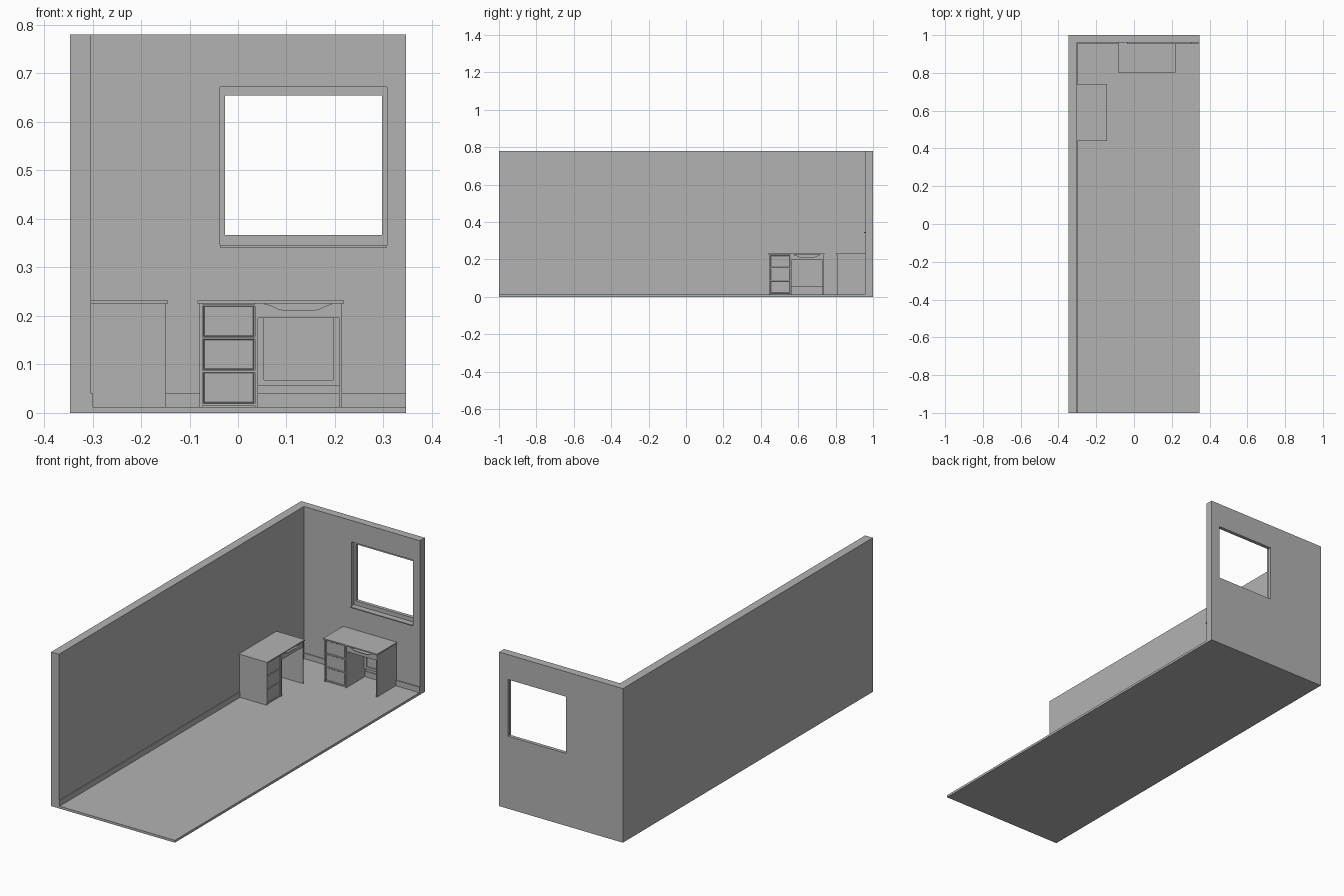
import bpy, bmesh
from mathutils import Matrix, Vector

cube = bpy.data.objects.get("Cube")
if cube:
    bpy.data.objects.remove(cube, do_unlink=True)

grey = bpy.data.materials.new("plain_grey")
grey.use_nodes = True
colour = (0.45, 0.45, 0.45, 1)
grey.diffuse_color = colour
grey.node_tree.nodes["Principled BSDF"].inputs["Base Color"].default_value = colour


def finish(name, bm, matrix=None):
    bmesh.ops.recalc_face_normals(bm, faces=bm.faces)
    mesh = bpy.data.meshes.new(name)
    bm.to_mesh(mesh)
    bm.free()
    mesh.materials.append(grey)
    obj = bpy.data.objects.new(name, mesh)
    bpy.context.collection.objects.link(obj)
    if matrix:
        obj.matrix_world = matrix
    return obj


def box_bm(x, y, z):
    bm = bmesh.new()
    bmesh.ops.create_cube(bm, size=1)
    for v in bm.verts:
        v.co = [lo + (hi - lo) * (c + 0.5) for c, (lo, hi) in zip(v.co, (x, y, z))]
    return bm


def box(name, x, y, z, matrix=None):
    return finish(name, box_bm(x, y, z), matrix)


def prism(name, points, y, depth, matrix=None):
    """Extrude an x-z outline along y."""
    bm = bmesh.new()
    face = bm.faces.new([bm.verts.new((px, y, pz)) for px, pz in points])
    out = bmesh.ops.extrude_face_region(bm, geom=[face])["geom"]
    verts = [g for g in out if isinstance(g, bmesh.types.BMVert)]
    bmesh.ops.translate(bm, verts=verts, vec=(0, depth, 0))
    return finish(name, bm, matrix)


def ringed_slab(name, rings, matrix=None):
    """Join rectangular rings (x0, x1, z0, z1, y) into a closed slab with a hole."""
    bm = bmesh.new()
    loops = [[bm.verts.new(p) for p in ((a, y, c), (b, y, c), (b, y, d), (a, y, d))]
             for a, b, c, d, y in rings]
    for one, two in zip(loops, loops[1:] + loops[:1]):
        for i in range(4):
            j = (i + 1) % 4
            bm.faces.new((one[i], one[j], two[j], two[i]))
    return finish(name, bm, matrix)


# Room shell
LEFT, RIGHT, INNER, BACK = -0.3465, 0.3465, -0.303, 0.96
FLOOR, HEIGHT = 0.012, 0.78
box("floor", (INNER, RIGHT), (-1, BACK), (0, FLOOR))
box("side_wall", (LEFT, INNER), (-1, 1), (0, HEIGHT))

# Back wall with a stepped window opening
wall = (INNER, RIGHT, 0, HEIGHT)
wide = (-0.037, 0.307, 0.345, 0.672)
narrow = (-0.027, 0.297, 0.367, 0.654)
ringed_slab("back_wall", [wall + (BACK,), wide + (BACK,), wide + (0.982,),
                          narrow + (0.982,), narrow + (1,), wall + (1,)])
box("window_sill", (-0.037, 0.307), (0.952, 0.982), (0.341, 0.346))

# Skirting boards
box("side_skirting", (INNER, INNER + 0.004), (-1, BACK), (FLOOR, 0.04))
box("back_skirting", (INNER, RIGHT), (BACK - 0.004, BACK), (FLOOR, 0.04))


def desk(prefix, matrix):
    """Desk facing -y; its back lies on y = 0 and it is centred on x = 0."""
    def part(name, x, y, z):
        return box(prefix + name, x, y, z, matrix)

    front, top = -0.154, 0.226
    part("top", (-0.151, 0.151), (-0.159, 0), (top, 0.232))
    # Drawer cabinet carcass
    for name, x in (("cabinet_outer_side", -0.147), ("cabinet_inner_side", -0.032),
                    ("leg_panel", 0.141)):
        part(name, (x, x + 0.006), (front, 0), (FLOOR, top))
    part("cabinet_back", (-0.141, -0.032), (-0.006, 0), (FLOOR, top))
    part("cabinet_core", (-0.141, -0.032), (front + 0.008, -0.006), (0.016, top))
    for i in range(4):
        z = 0.015 + i * 0.0685
        part(f"cabinet_rail_{i + 1}", (-0.141, -0.032), (front + 0.001, front + 0.008),
             (z, min(z + 0.004, top)))
    # Drawer fronts with a shallow recessed panel
    for i in range(3):
        z = 0.0205 + i * 0.0685
        bm = box_bm((-0.139, -0.034), (front + 0.001, front + 0.008), (z, z + 0.0635))
        face = min(bm.faces, key=lambda f: f.calc_center_median().y)
        bmesh.ops.inset_individual(bm, faces=[face], thickness=0.003, depth=0)
        bmesh.ops.translate(bm, verts=face.verts[:], vec=Vector((0, 0.002, 0)))
        finish(f"{prefix}drawer_front_{i + 1}", bm, matrix)
    # Wide drawer with a scooped hand grip
    scoop = [(0.141, top), (0.128, top), (0.117, 0.222), (0.1, 0.214), (0.087, 0.211),
             (0.029, 0.211), (0.016, 0.214), (-0.001, 0.222), (-0.016, top), (-0.026, top)]
    prism(prefix + "wide_drawer_front", [(-0.026, 0.196), (0.141, 0.196)] + scoop,
          front + 0.001, 0.006, matrix)
    part("wide_drawer_tray", (-0.024, 0.139), (front + 0.007, -0.02), (0.197, 0.201))
    # Framed back panel of the knee space
    outer, inner = (-0.026, 0.141, 0.055, top), (-0.014, 0.129, 0.068, 0.196)
    ringed_slab(prefix + "back_frame", [outer + (-0.01,), inner + (-0.01,),
                                        inner + (-0.001,), outer + (-0.001,)], matrix)
    part("back_panel", (-0.016, 0.131), (-0.005, -0.002), (0.066, 0.198))


desk("window_desk_", Matrix.Translation((0.0675, BACK, 0)))
desk("side_desk_", Matrix.Translation((INNER, 0.59, 0)) @ Matrix.Rotation(1.5707963, 4, "Z"))
